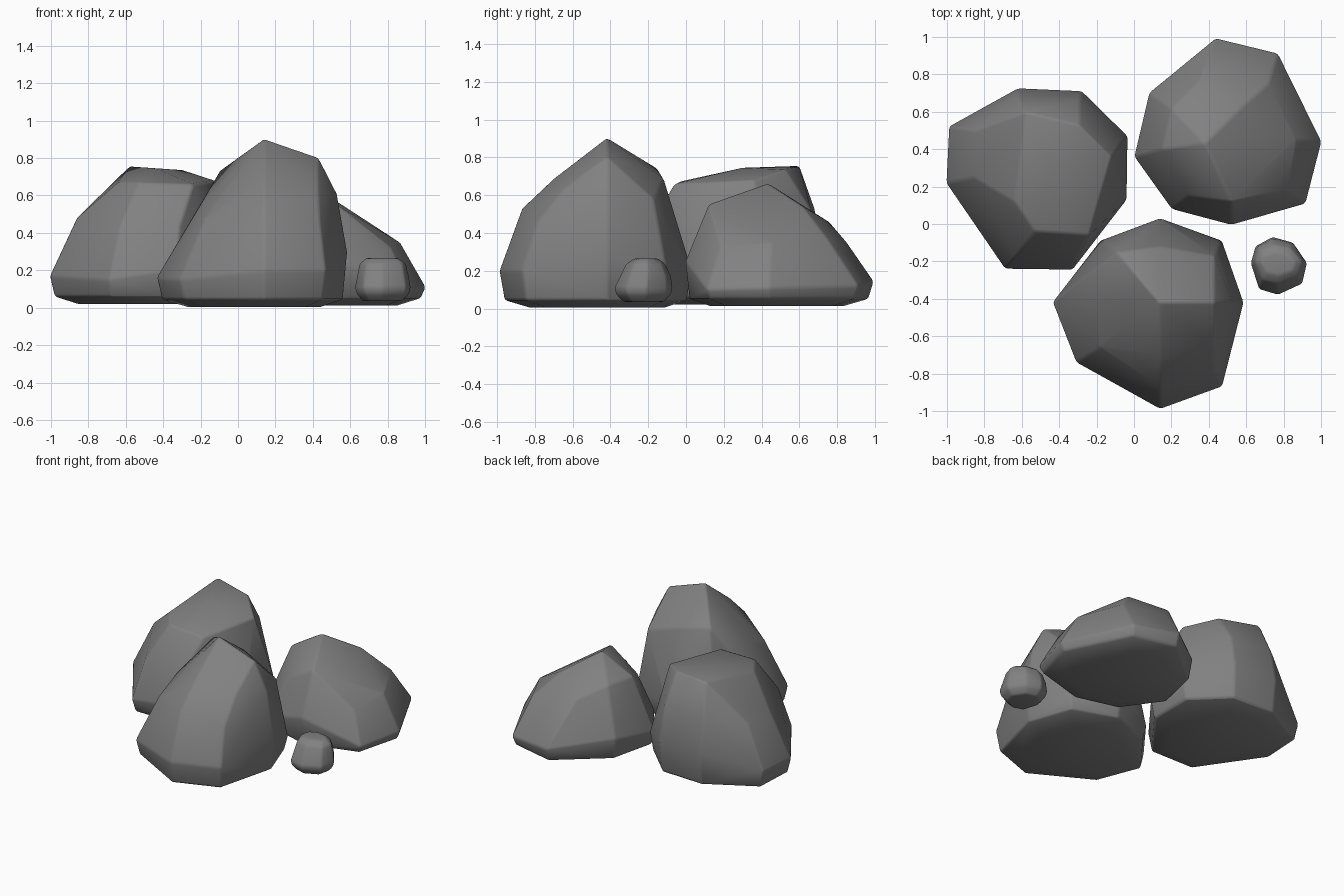
import bpy, bmesh, math
from mathutils import Vector

if "Cube" in bpy.data.objects:
    bpy.data.objects.remove(bpy.data.objects["Cube"])

stone = bpy.data.materials.new("dark_stone")
stone.diffuse_color = (.22, .22, .22, 1)
stone.use_nodes = True
stone.node_tree.nodes["Principled BSDF"].inputs["Base Color"].default_value = stone.diffuse_color


def boulder(name, rim, upper, bevel, base):
    """Faceted stone: hull of a widest rim, crown points and a tapered underside."""
    c = sum((Vector(p) for p in rim), Vector()) / len(rim)
    pts = [Vector(p) for p in rim + upper]
    for scale, z in ((0.95, base + 0.04), (0.7, base)):
        pts += [Vector((c.x + (p[0] - c.x) * scale, c.y + (p[1] - c.y) * scale, z)) for p in rim]
    bm = bmesh.new()
    for p in pts:
        bm.verts.new(p)
    bmesh.ops.convex_hull(bm, input=bm.verts[:])
    loose = [v for v in bm.verts if not v.link_faces]
    bmesh.ops.delete(bm, geom=loose, context='VERTS')
    bmesh.ops.dissolve_limit(bm, angle_limit=math.radians(5), verts=bm.verts[:], edges=bm.edges[:])
    bmesh.ops.recalc_face_normals(bm, faces=bm.faces[:])
    mesh = bpy.data.meshes.new(name)
    bm.to_mesh(mesh)
    bm.free()
    mesh.materials.append(stone)
    obj = bpy.data.objects.new(name, mesh)
    bpy.context.collection.objects.link(obj)
    # worn edges
    mod = obj.modifiers.new("worn_edges", 'BEVEL')
    mod.width = bevel
    mod.segments = 2
    mod.limit_method = 'ANGLE'
    mod.angle_limit = math.radians(24)
    bpy.ops.object.select_all(action='DESELECT')
    obj.select_set(True)
    bpy.context.view_layer.objects.active = obj
    bpy.ops.object.shade_smooth_by_angle(angle=math.radians(60))
    return obj


# Tall front boulder
boulder("front_boulder",
        [(.14, .03, .2), (.47, -.09, .14), (.585, -.42, .3), (.47, -.87, .2),
         (.14, -.99, .2), (-.31, -.74, .15), (-.435, -.42, .16), (-.18, -.09, .15)],
        [(.14, -.42, .905), (.43, -.42, .805), (-.09, -.15, .74), (.14, -.12, .69),
         (.43, -.17, .58), (.53, -.42, .61), (.43, -.65, .63), (.14, -.7, .69),
         (.14, -.87, .53), (.44, -.79, .45), (-.18, -.66, .47), (-.2, -.42, .55)],
        .014, .005)

# Broad flat-topped left boulder
boulder("left_boulder",
        [(-.62, .725, .3), (-.28, .71, .3), (-.035, .47, .2), (-.04, .13, .2),
         (-.33, -.245, .2), (-.69, -.24, .15), (-1.005, .22, .17), (-.99, .52, .18)],
        [(-.64, .12, .67), (-.53, -.04, .67), (-.24, -.06, .66), (-.12, .36, .68),
         (-.44, .3, .745), (-.29, .53, .735), (-.58, .6, .755), (-.86, .25, .48),
         (-.85, .5, .49), (-.63, -.17, .44), (-.31, -.19, .44), (-.07, .42, .42),
         (-.62, .68, .53), (-.29, .66, .53)],
        .014, .02)

# Sloping right rear boulder
boulder("right_boulder",
        [(.44, .995, .14), (.77, .915, .12), (1.005, .44, .11), (.92, .11, .1),
         (.52, -.005, .25), (.2, .08, .15), (0, .36, .15), (.08, .7, .2)],
        [(.38, .43, .665), (.52, .12, .555), (.87, .45, .345), (.2, .62, .53),
         (.35, .77, .45), (.57, .62, .54), (.15, .4, .53), (.72, .75, .37),
         (.29, .15, .42), (.82, .18, .32), (.43, .85, .35)],
        .014, .012)

# Small round pebble
ring = [(.625, -.21), (.65, -.12), (.74, -.07), (.85, -.1), (.925, -.21), (.9, -.32), (.77, -.38), (.67, -.35)]
boulder("pebble",
        [(x, y, .11) for x, y in ring],
        [(.77 + (x - .77) * s, -.21 + (y + .22) * t, z)
         for s, t, z in ((.93, .88, .17), (.84, .68, .235), (.6, .4, .265)) for x, y in ring],
        .012, .035)
